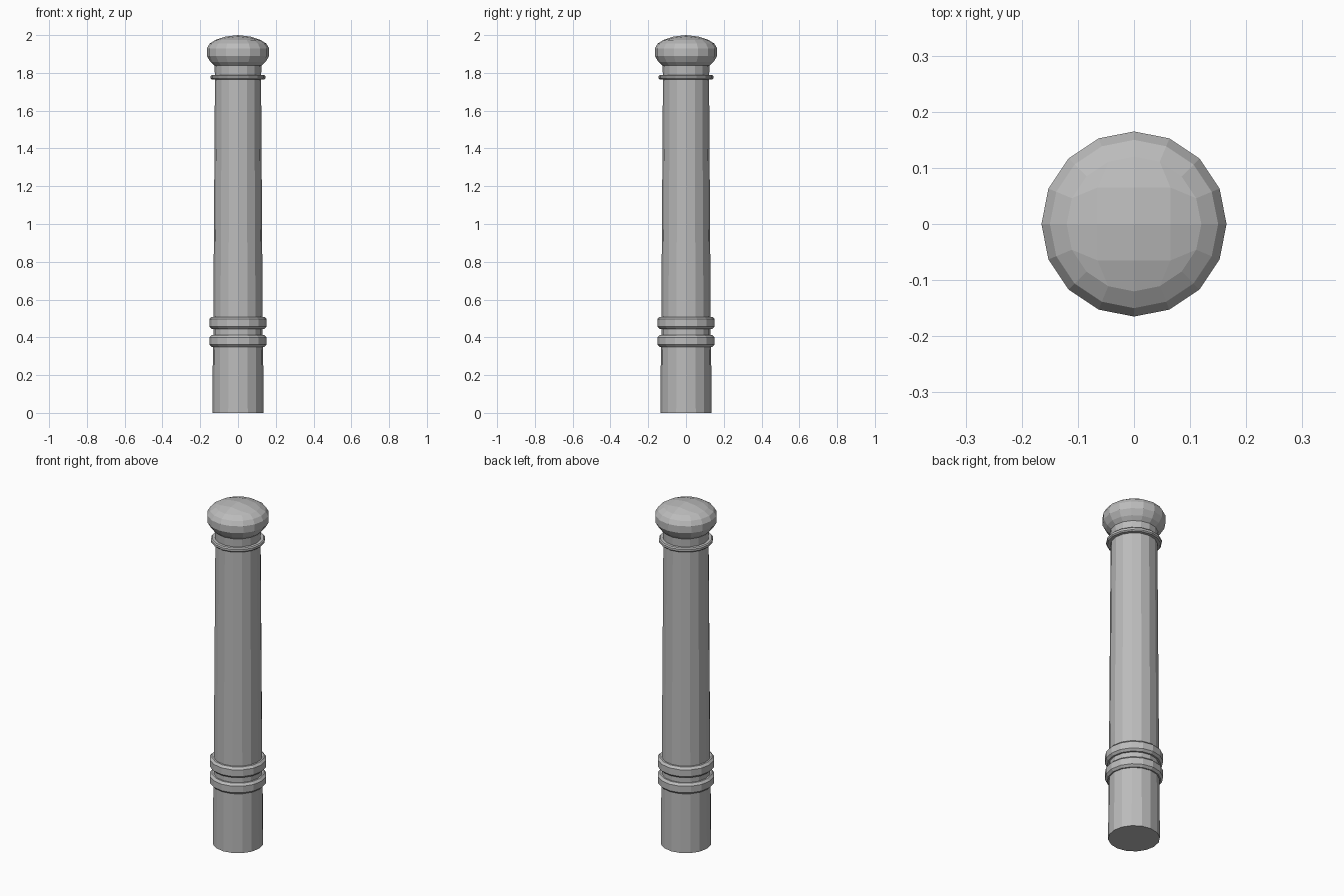
import bpy, bmesh, math

SIDES = 16

cube = bpy.data.objects.get("Cube")
if cube:
    bpy.data.objects.remove(cube, do_unlink=True)

grey = bpy.data.materials.new("cast_grey")
grey.use_nodes = True
colour = (0.5, 0.5, 0.5, 1)
grey.diffuse_color = colour
grey.node_tree.nodes["Principled BSDF"].inputs["Base Color"].default_value = colour


def finish(bm, name):
    bmesh.ops.recalc_face_normals(bm, faces=bm.faces)
    mesh = bpy.data.meshes.new(name)
    bm.to_mesh(mesh)
    bm.free()
    mesh.materials.append(grey)
    obj = bpy.data.objects.new(name, mesh)
    bpy.context.collection.objects.link(obj)
    return obj


def extrude_rings(bm, edges, profile):
    """Continue a round open border through (radius, height) steps."""
    for radius, z in profile:
        new = bmesh.ops.extrude_edge_only(bm, edges=edges)["geom"]
        edges = [e for e in new if isinstance(e, bmesh.types.BMEdge)
                 and all(len(f.verts) == 4 for f in e.link_faces) and e.is_boundary]
        for v in {v for e in edges for v in e.verts}:
            length = math.hypot(v.co.x, v.co.y)
            v.co = (v.co.x * radius / length, v.co.y * radius / length, z)
    return edges


def turned(name, profile):
    """Many-sided turned part, closed at both ends."""
    bm = bmesh.new()
    start, z = profile[0]
    bmesh.ops.create_circle(bm, segments=SIDES, radius=start)
    for v in bm.verts:
        v.co.z = z
    edges = extrude_rings(bm, bm.edges[:], profile[1:])
    bmesh.ops.holes_fill(bm, edges=[e for e in bm.edges if e.is_boundary], sides=0)
    return finish(bm, name)


def collar(name, low, high, inner, outer, bevel):
    return turned(name, [(inner, low), (outer - bevel, low), (outer, low + bevel),
                         (outer, high - bevel), (outer - bevel, high), (inner, high)])


# Post with a slight taper
turned("lower_post", [(0.135, 0), (0.133, 0.38)])
turned("shaft", [(0.131, 0.36), (0.130, 0.6), (0.122, 1.79)])

# Collars
collar("lower_collar", 0.35, 0.412, 0.12, 0.152, 0.012)
collar("upper_collar", 0.445, 0.508, 0.12, 0.152, 0.012)
collar("neck_ring", 1.766, 1.79, 0.115, 0.145, 0.006)

# Rounded cap: square grid bent into a shallow dome, then drawn down to the neck
bm = bmesh.new()
bmesh.ops.create_grid(bm, x_segments=4, y_segments=4, size=1)
for v in bm.verts:
    x, y = v.co.x, v.co.y
    reach = max(abs(x), abs(y))
    if reach < 0.1:
        v.co = (0, 0, 2)
        continue
    swing = math.pi / 4 * min(abs(x), abs(y)) / reach
    along, across = math.cos(swing), math.sin(swing)
    if abs(x) < abs(y):
        along, across = across, along
    radius = 0.12 if reach > 0.9 else 0.065 / math.cos(swing)
    v.co = (math.copysign(along, x) * radius, math.copysign(across, y) * radius,
            2 - 1.8 * radius ** 2)
border = [e for e in bm.edges if e.is_boundary]
extrude_rings(bm, border, [(0.15, 1.955), (0.165, 1.93), (0.165, 1.89),
                           (0.146, 1.858), (0.125, 1.838), (0.122, 1.78)])
finish(bm, "cap")
